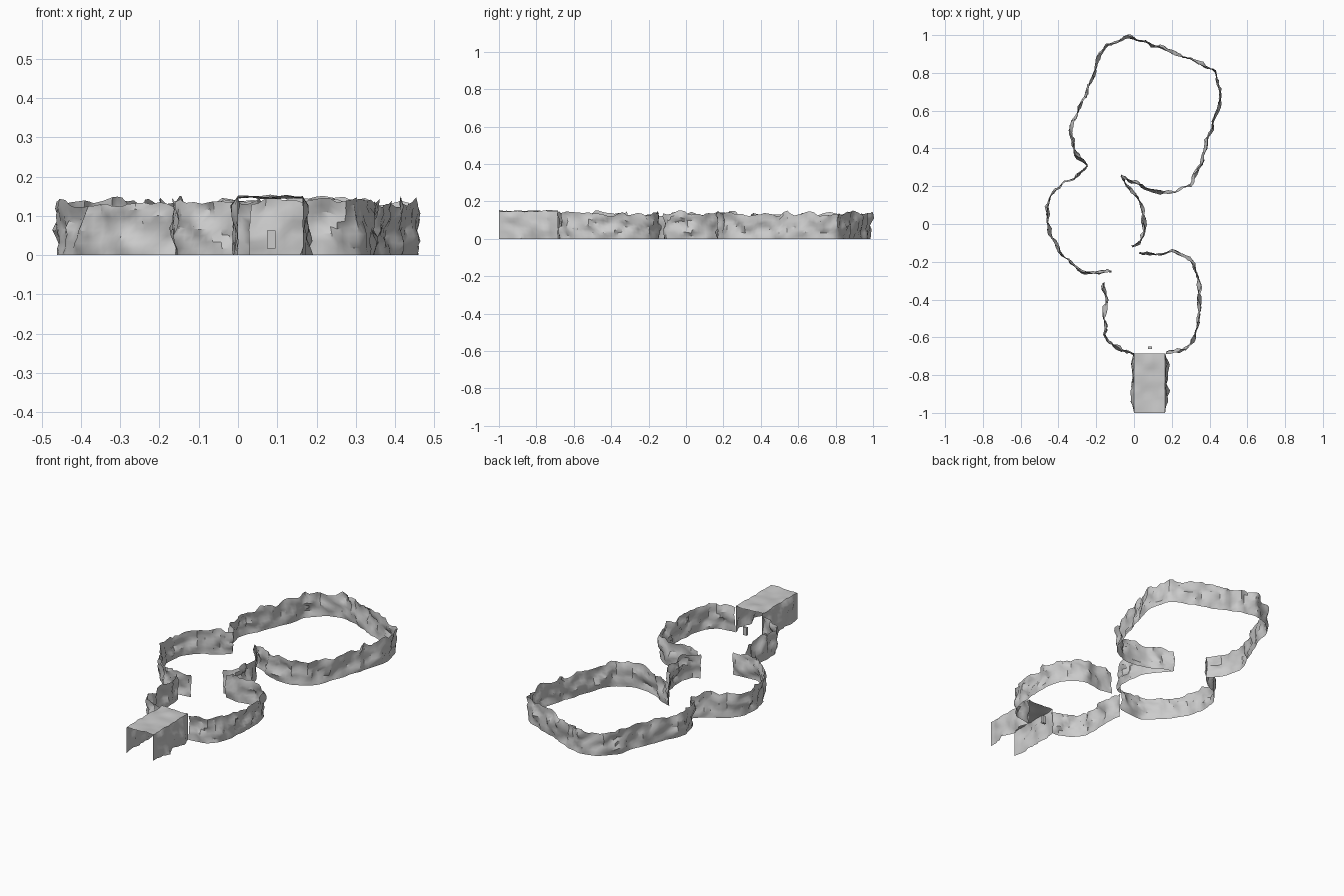
import bpy, math
from mathutils import Vector, noise

if "Cube" in bpy.data.objects:
    bpy.data.objects.remove(bpy.data.objects["Cube"])

STEP = 0.02
ROWS = 8


def smooth_path(points):
    """Catmull-Rom path through plan points, sampled about every STEP."""
    p = [Vector(q) for q in points]
    p = [2 * p[0] - p[1]] + p + [2 * p[-1] - p[-2]]
    out = []
    for a, b, c, d in zip(p, p[1:], p[2:], p[3:]):
        n = max(1, round((c - b).length / STEP))
        for i in range(n):
            t = i / n
            out.append(0.5 * (2 * b + (c - a) * t + (2 * a - 5 * b + 4 * c - d) * t * t
                              + (3 * b - a - 3 * c + d) * t ** 3))
    return out + [p[-2]]


def rock(co, freq=17):
    return noise.noise(co * freq) + 0.5 * noise.noise(co * freq * 2.3)


def sheet(name, grid):
    """Surface from a grid of points."""
    w = len(grid[0])
    faces = [(i * w + j, i * w + j + 1, (i + 1) * w + j + 1, (i + 1) * w + j)
             for i in range(len(grid) - 1) for j in range(w - 1)]
    me = bpy.data.meshes.new(name)
    me.from_pydata([v for row in grid for v in row], [], faces)
    ob = bpy.data.objects.new(name, me)
    bpy.context.collection.objects.link(ob)
    bpy.ops.object.select_all(action='DESELECT')
    bpy.context.view_layer.objects.active = ob
    ob.select_set(True)
    bpy.ops.object.shade_smooth_by_angle(angle=math.radians(35))
    return ob


def cave_wall(name, points):
    path = smooth_path(points)
    grid = []
    for i, q in enumerate(path):
        t = (path[min(i + 1, len(path) - 1)] - path[max(i - 1, 0)]).normalized()
        n = Vector((t.y, -t.x, 0))
        base = Vector((q.x, q.y, 0))
        # ragged top edge
        top = 0.135 + 0.016 * max(-0.8, min(1, 1.7 * rock(base + Vector((3, 1, 2)), 14)))
        col = []
        for j in range(ROWS + 1):
            k = j / ROWS
            co = base + Vector((0, 0, top * k))
            amp = 0.008 + 0.014 * min(1, k * 4)
            col.append(co + n * amp * rock(co) + Vector((t.x, t.y, 0)) * 0.006 * rock(co + Vector((7, 7, 7))))
        grid.append(col)
    return sheet(name, grid)


# Large chamber running on into the west side of the middle chamber
cave_wall("large_chamber_wall", [
    (-.07, .25), (-.01, .23), (.04, .20), (.1, .175), (.2, .17), (.29, .21), (.34, .28),
    (.38, .4), (.41, .5), (.44, .6), (.46, .68), (.44, .77), (.40, .83), (.32, .86),
    (.22, .90), (.1, .95), (0, .985), (-.07, .98), (-.14, .94), (-.19, .88), (-.22, .77),
    (-.27, .66), (-.30, .58), (-.335, .5), (-.32, .41), (-.29, .35), (-.25, .31)])
cave_wall("middle_chamber_west_wall", [
    (-.25, .31), (-.29, .26), (-.38, .21), (-.44, .15), (-.46, .05), (-.45, -.03),
    (-.41, -.11), (-.35, -.19), (-.28, -.25), (-.2, -.265), (-.12, -.25)])
cave_wall("middle_chamber_east_wall", [
    (-.07, .25), (-.02, .19), (.03, .12), (.05, .03), (.05, -.04), (.03, -.1), (-.01, -.12)])
# Entrance chamber
cave_wall("entrance_chamber_east_wall", [
    (.03, -.15), (.12, -.16), (.22, -.15), (.30, -.2), (.34, -.28), (.345, -.4),
    (.34, -.5), (.32, -.6), (.27, -.66), (.17, -.685)])
cave_wall("entrance_chamber_west_wall", [
    (-.16, -.31), (-.15, -.4), (-.155, -.5), (-.15, -.58), (-.11, -.64), (-.06, -.665), (0, -.685)])

# Entrance tunnel: two walls and a roof, open at both ends
X0, X1, H = 0.0, 0.165, 0.145
profile = ([(X0, H * j / 8, -1, 0) for j in range(8)]
           + [(X0 + (X1 - X0) * j / 8, H, 0, 1) for j in range(9)]
           + [(X1, H * j / 8, 1, 0) for j in range(7, -1, -1)])
grid = []
for i in range(17):
    y = -1 + 0.315 * i / 16
    fade = min(1, i / 3, (16 - i) / 3)
    row = []
    for x, z, nx, nz in profile:
        co = Vector((x, y, z))
        push = rock(co, 13)
        out = fade * (0.008 + 0.022 * push) if nx else 0
        row.append(co + Vector((nx * out, 0, nz * (0.003 + 0.008 * max(-1, min(1, push))))))
    grid.append(row)
sheet("entrance_tunnel", grid)

# Small block hanging inside the tunnel mouth
bpy.ops.mesh.primitive_cube_add(size=1, location=(0.085, -0.655, 0.04))
block = bpy.context.object
block.name = "small_block"
block.scale = (0.022, 0.012, 0.045)

# Settle the lowest points on the ground
for ob in bpy.context.collection.objects:
    if ob.name != "small_block":
        for v in ob.data.vertices:
            v.co.z = max(0, v.co.z)
